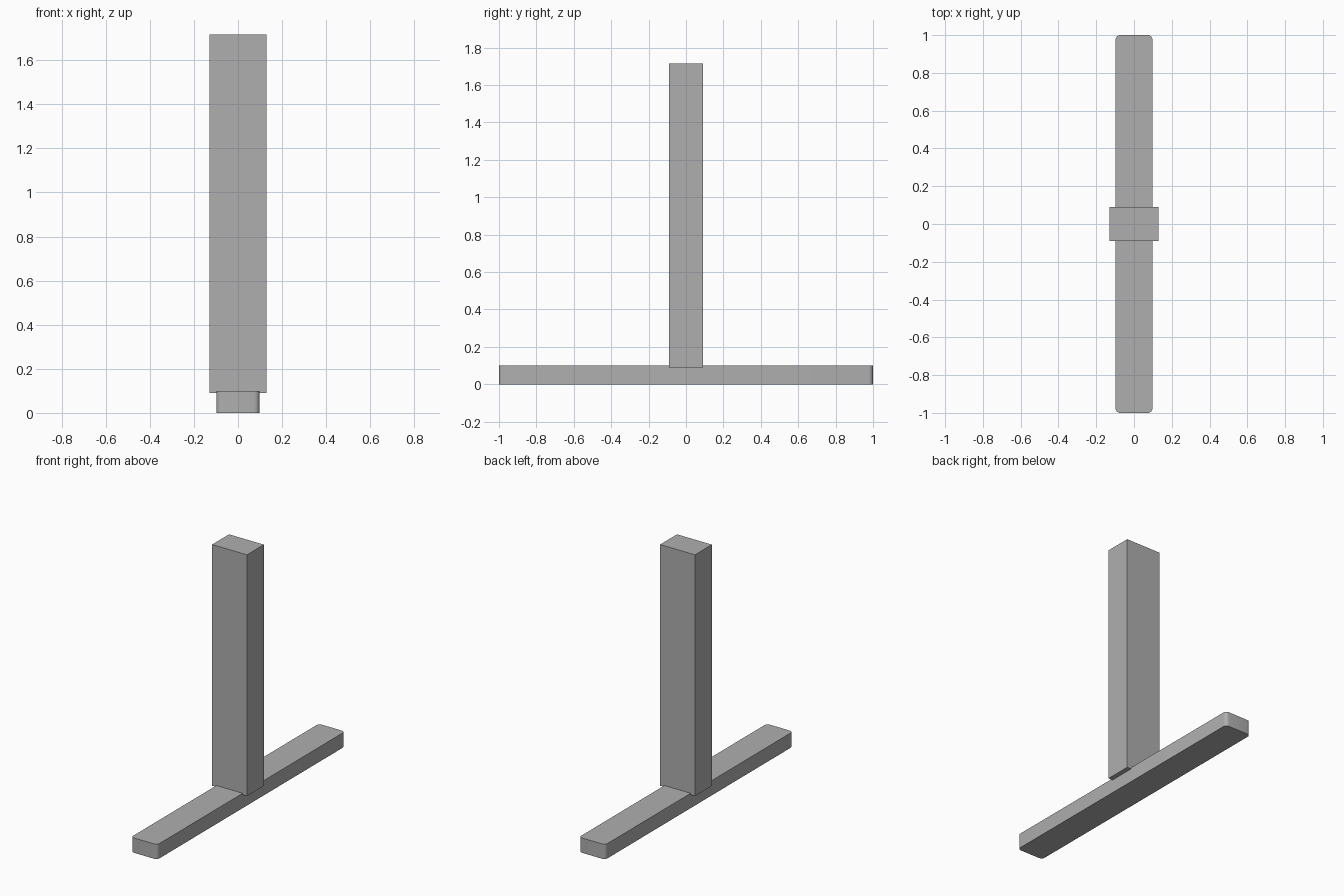
import bpy
import bmesh
from math import radians

cube = bpy.data.objects.get("Cube")
if cube:
    bpy.data.objects.remove(cube, do_unlink=True)

# Single plain grey
grey = bpy.data.materials.new("plain_grey")
grey.use_nodes = True
colour = (0.43, 0.43, 0.43, 1)
grey.diffuse_color = colour
grey.node_tree.nodes["Principled BSDF"].inputs["Base Color"].default_value = colour


def block(name, width, depth, bottom, top, corner=0):
    """Upright block centred on the z axis, with optional rounded vertical corners."""
    bm = bmesh.new()
    bmesh.ops.create_cube(bm, size=1)
    for v in bm.verts:
        v.co.x *= width
        v.co.y *= depth
        v.co.z = top if v.co.z > 0 else bottom
    if corner:
        uprights = [e for e in bm.edges
                    if abs(e.verts[0].co.z - e.verts[1].co.z) > 0.01]
        bmesh.ops.bevel(bm, geom=uprights, offset=corner, segments=6,
                        profile=0.5, affect='EDGES')
    mesh = bpy.data.meshes.new(name)
    bm.to_mesh(mesh)
    bm.free()
    mesh.materials.append(grey)
    obj = bpy.data.objects.new(name, mesh)
    bpy.context.collection.objects.link(obj)
    return obj


# Long flat foot with rounded corners
foot = block("foot_bar", 0.196, 2, 0, 0.1, corner=0.025)
bpy.ops.object.select_all(action='DESELECT')
foot.select_set(True)
bpy.context.view_layer.objects.active = foot
bpy.ops.object.shade_smooth_by_angle(angle=radians(30))

# Square-edged post, slightly sunk into the foot
block("post", 0.26, 0.18, 0.09, 1.716)
